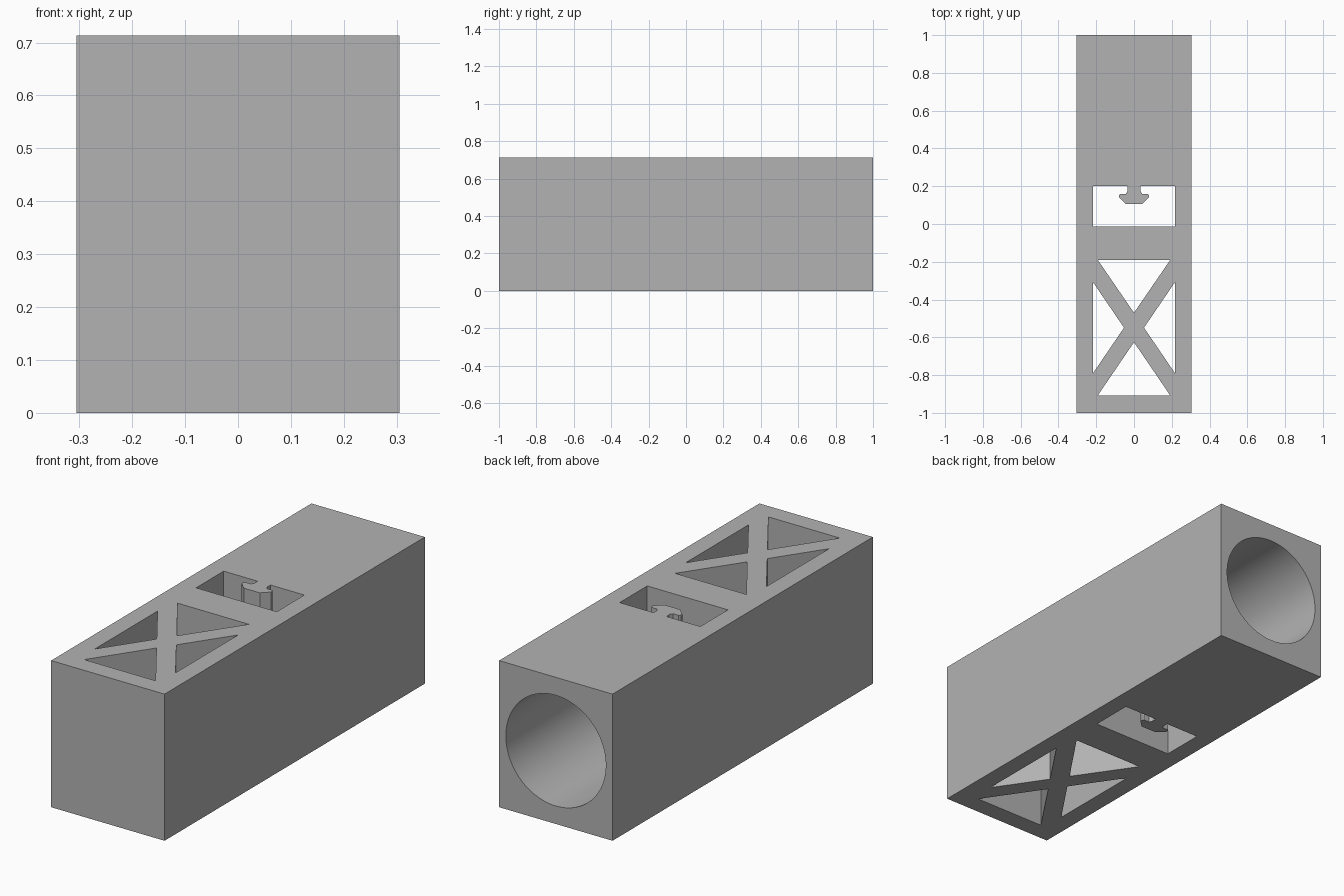
import bpy
import bmesh
from math import radians

cube = bpy.data.objects.get("Cube")
if cube:
    bpy.data.objects.remove(cube, do_unlink=True)

WIDTH, LENGTH, HEIGHT = 0.61, 2.0, 0.713

grey = bpy.data.materials.new("plain grey")
colour = (0.45, 0.45, 0.45, 1)
grey.use_nodes = True
grey.diffuse_color = colour
grey.node_tree.nodes["Principled BSDF"].inputs["Base Color"].default_value = colour


def prism(name, outline, bottom, top):
    """Extrude a plan outline upwards into a closed solid."""
    bm = bmesh.new()
    face = bm.faces.new([bm.verts.new((x, y, bottom)) for x, y in outline])
    moved = bmesh.ops.extrude_face_region(bm, geom=[face])["geom"]
    bmesh.ops.translate(bm, vec=(0, 0, top - bottom),
                        verts=[v for v in moved if isinstance(v, bmesh.types.BMVert)])
    bmesh.ops.recalc_face_normals(bm, faces=bm.faces)
    mesh = bpy.data.meshes.new(name)
    bm.to_mesh(mesh)
    bm.free()
    mesh.materials.append(grey)
    obj = bpy.data.objects.new(name, mesh)
    bpy.context.collection.objects.link(obj)
    return obj


def mirrored(half):
    """Complete an outline symmetric about x = 0."""
    return half + [(-x, y) for x, y in reversed(half)]


def cut(target, cutter):
    mod = target.modifiers.new(cutter.name, 'BOOLEAN')
    mod.operation, mod.solver, mod.object = 'DIFFERENCE', 'EXACT', cutter
    bpy.context.view_layer.objects.active = target
    bpy.ops.object.modifier_apply(modifier=mod.name)
    bpy.data.objects.remove(cutter, do_unlink=True)


# Solid block
body = prism("body", mirrored([(WIDTH / 2, -LENGTH / 2), (WIDTH / 2, LENGTH / 2)]), 0, HEIGHT)

# Slot whose back wall carries a T-shaped hook, and the cross-braced openings
hook = [(0.035, 0.2), (0.035, 0.172), (0.043, 0.16), (0.073, 0.16),
        (0.079, 0.153), (0.079, 0.141), (0.043, 0.106)]
slot = mirrored([(0.217, -0.012), (0.217, 0.2)] + hook)
openings = [slot,
            [(-0.192, -0.19), (0.192, -0.19), (0, -0.47)],
            [(-0.192, -0.908), (0.192, -0.908), (0, -0.626)]]
for side in (-1, 1):
    openings.append([(side * 0.217, -0.308), (side * 0.217, -0.79), (side * 0.053, -0.549)])
for outline in openings:
    cut(body, prism("opening_cutter", outline, -0.1, HEIGHT + 0.1))

# Round blind bore from the back end
bore_end, overshoot = 0.29, 0.1
depth = LENGTH / 2 + overshoot - bore_end
bpy.ops.mesh.primitive_cylinder_add(
    vertices=96, radius=0.269, depth=depth,
    location=(0, bore_end + depth / 2, HEIGHT / 2), rotation=(radians(90), 0, 0))
bore = bpy.context.object
bore.name = "bore_cutter"
bore.data.materials.append(grey)
cut(body, bore)

# Smooth bore wall, crisp edges elsewhere
bpy.ops.object.select_all(action='DESELECT')
body.select_set(True)
bpy.context.view_layer.objects.active = body
bpy.ops.object.shade_smooth_by_angle(angle=radians(20))
